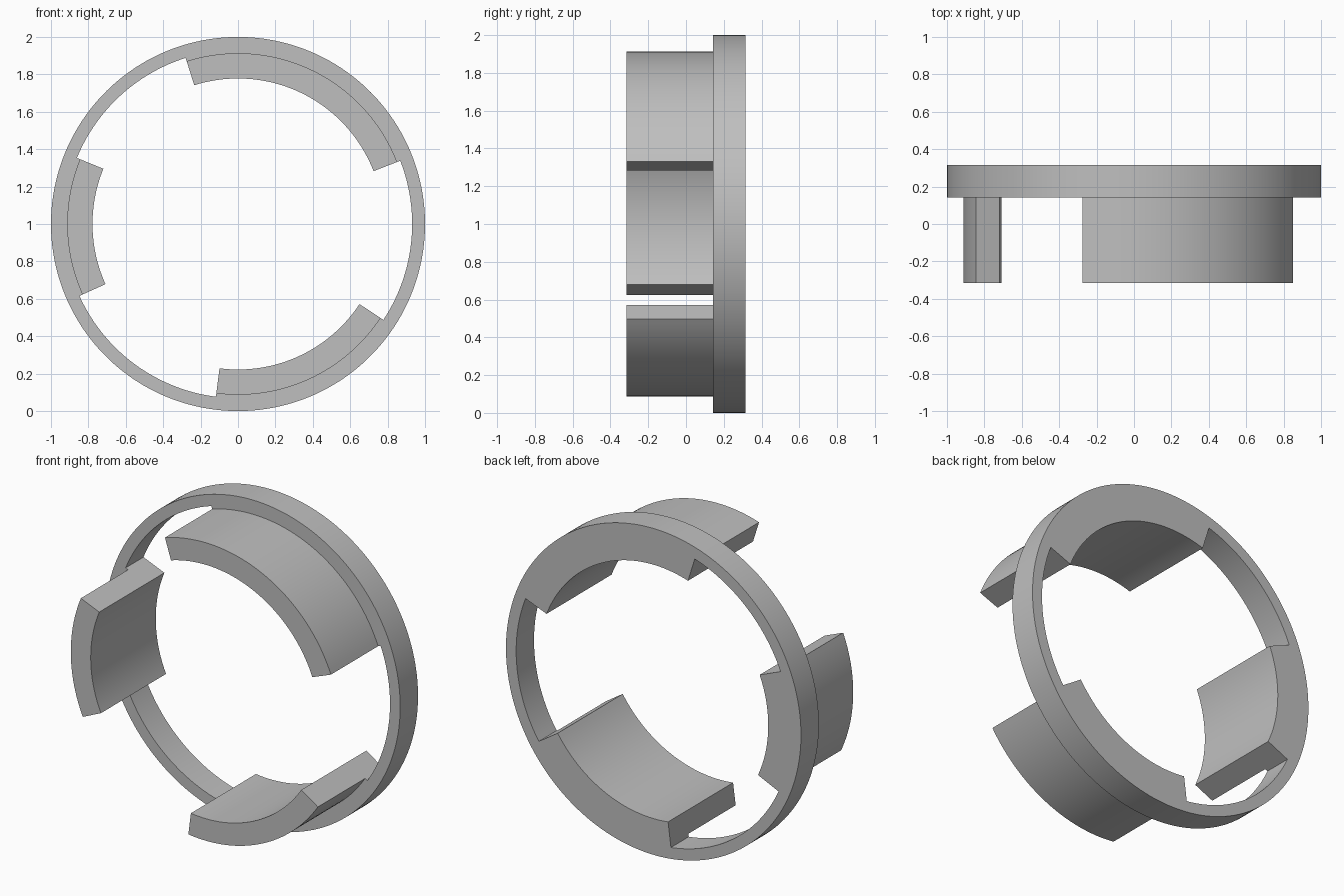
import bpy
import bmesh
from math import radians, cos, sin, ceil

cube = bpy.data.objects.get("Cube")
if cube:
    bpy.data.objects.remove(cube, do_unlink=True)

# Main dimensions
R_RIM, R_BORE = 1.0, 0.931
R_TAB_OUT, R_TAB_IN = 0.913, 0.778
Y_FRONT, Y_FLANGE, Y_BACK = -0.315, 0.142, 0.315
TABS = {
    "top_tab": (21.3, 107.5),
    "side_tab": (157.7, 204.4),
    "bottom_tab": (262.7, 326.6),
}

grey = bpy.data.materials.new("light grey")
grey.use_nodes = True
colour = (0.52, 0.52, 0.52, 1)
grey.diffuse_color = colour
grey.node_tree.nodes["Principled BSDF"].inputs["Base Color"].default_value = colour


def arc_angles(start, end):
    steps = ceil((end - start) / 2)
    return [start + (end - start) * i / steps for i in range(steps + 1)]


def add_sector(bm, y, r_in, r_out, start, end):
    """Flat strip of quads between two radii."""
    rows = []
    for a in map(radians, arc_angles(start, end)):
        rows.append([bm.verts.new((r * cos(a), y, 1 + r * sin(a))) for r in (r_in, r_out)])
    for (a, b), (d, c) in zip(rows, rows[1:]):
        bm.faces.new((a, b, c, d))


def extrude_sectors(name, sectors, y0, y1):
    """Weld flat sectors together and give them depth along y."""
    bm = bmesh.new()
    for sector in sectors:
        add_sector(bm, y0, *sector)
    bmesh.ops.remove_doubles(bm, verts=bm.verts[:], dist=1e-4)
    rim = [e for e in bm.edges if e.is_boundary]
    faces = bm.faces[:]
    far = {v: bm.verts.new((v.co.x, y1, v.co.z)) for v in bm.verts[:]}
    for f in faces:
        bm.faces.new([far[v] for v in reversed(f.verts)])
    for e in rim:
        a, b = e.verts
        bm.faces.new((a, b, far[b], far[a]))
    bmesh.ops.recalc_face_normals(bm, faces=bm.faces[:])

    mesh = bpy.data.meshes.new(name)
    bm.to_mesh(mesh)
    bm.free()
    mesh.materials.append(grey)
    obj = bpy.data.objects.new(name, mesh)
    bpy.context.collection.objects.link(obj)
    bpy.ops.object.select_all(action="DESELECT")
    obj.select_set(True)
    bpy.context.view_layer.objects.active = obj
    bpy.ops.object.shade_smooth_by_angle(angle=radians(30))
    return obj


# Flange: rim split at the tab ends, with pads reaching inward behind each tab
spans = list(TABS.values())
sectors = []
for i, (start, end) in enumerate(spans):
    following = spans[(i + 1) % len(spans)][0]
    if following < end:
        following += 360
    sectors.append((R_BORE, R_RIM, start, end))
    sectors.append((R_BORE, R_RIM, end, following))
    sectors.append((R_TAB_IN, R_BORE, start, end))
extrude_sectors("flange_ring", sectors, Y_FLANGE, Y_BACK)

# Curved tabs standing forward from the flange
for name, (start, end) in TABS.items():
    extrude_sectors(name, [(R_TAB_IN, R_TAB_OUT, start, end)], Y_FRONT, Y_FLANGE)
